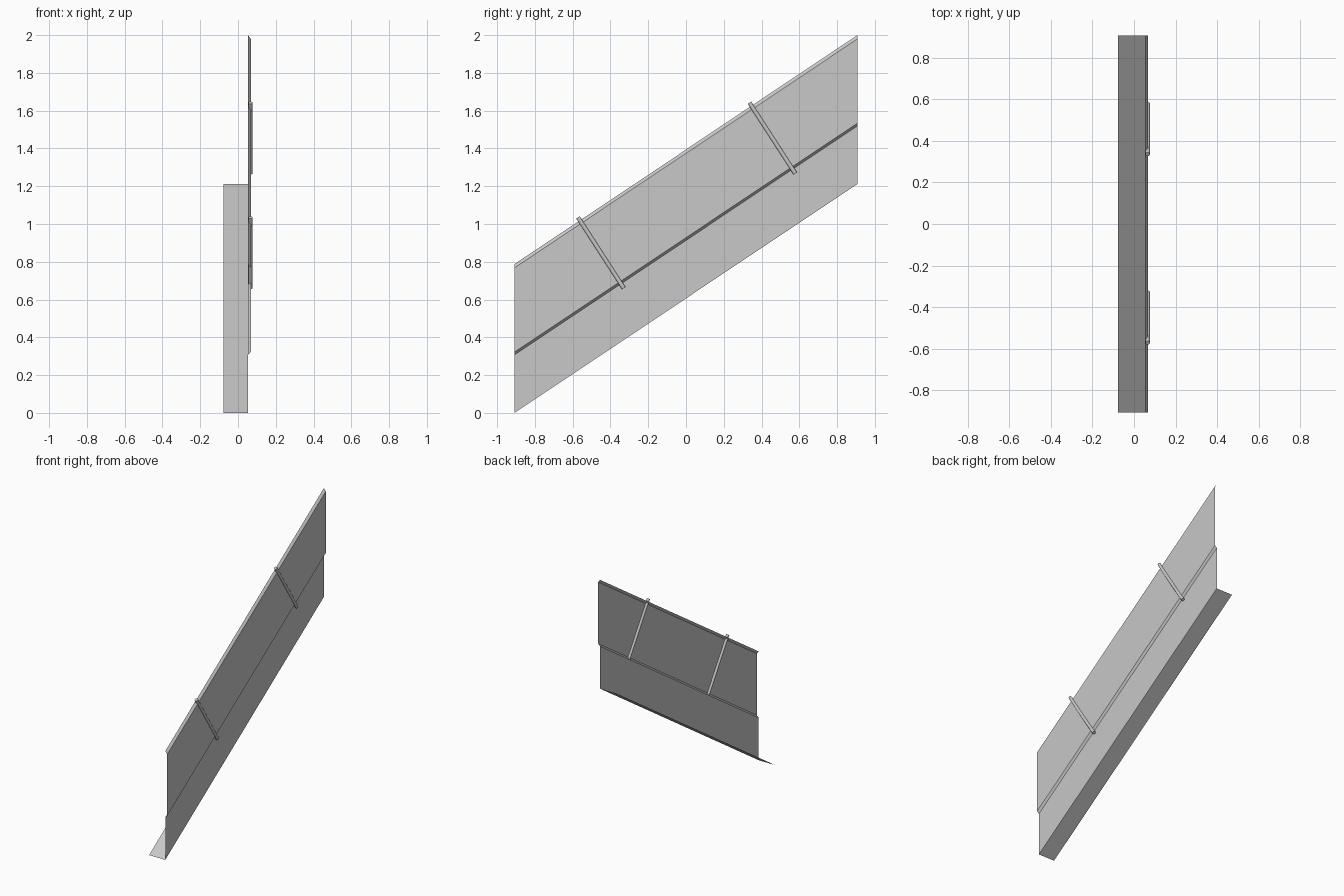
import bpy
import bmesh
from mathutils import Vector

cube = bpy.data.objects.get("Cube")
if cube:
    bpy.data.objects.remove(cube, do_unlink=True)

HALF_RUN = 0.908   # half length along y
RISE = 1.212       # climb from the front end to the back end

grey = bpy.data.materials.new("plain_grey")
grey.use_nodes = True
grey.diffuse_color = (0.58, 0.58, 0.58, 1)
grey.node_tree.nodes["Principled BSDF"].inputs["Base Color"].default_value = (0.58, 0.58, 0.58, 1)


def finish(bm, name):
    mesh = bpy.data.meshes.new(name)
    bm.to_mesh(mesh)
    bm.free()
    mesh.materials.append(grey)
    obj = bpy.data.objects.new(name, mesh)
    bpy.context.collection.objects.link(obj)
    return obj


def sloped_sheet(name, profile):
    """Sweep an open (x, z) profile up the slope as a thin folded sheet."""
    bm = bmesh.new()
    low = [bm.verts.new((x, -HALF_RUN, z)) for x, z in profile]
    high = [bm.verts.new((x, HALF_RUN, z + RISE)) for x, z in profile]
    for i in range(len(profile) - 1):
        bm.faces.new((low[i], high[i], high[i + 1], low[i + 1]))
    bmesh.ops.recalc_face_normals(bm, faces=bm.faces)
    # the shelf looks up and the panel looks outward to +x
    bm.normal_update()
    if max(bm.faces, key=lambda f: f.calc_area()).normal.x < 0:
        bmesh.ops.reverse_faces(bm, faces=bm.faces)
    return finish(bm, name)


def rod(name, top, bottom, radius):
    """Round bar between two points."""
    top, bottom = Vector(top), Vector(bottom)
    axis = top - bottom
    bm = bmesh.new()
    bmesh.ops.create_cone(bm, cap_ends=True, segments=16, radius1=radius,
                          radius2=radius, depth=axis.length)
    obj = finish(bm, name)
    obj.rotation_mode = 'QUATERNION'
    obj.rotation_quaternion = axis.to_track_quat('Z', 'Y')
    obj.location = (top + bottom) / 2
    bpy.ops.object.select_all(action='DESELECT')
    obj.select_set(True)
    bpy.context.view_layer.objects.active = obj
    bpy.ops.object.shade_smooth_by_angle()
    return obj


# Folded sheet: bottom shelf, lower wall, raised upper panel, lip at the top
sloped_sheet("folded_panel", [(-0.077, 0), (0.053, 0), (0.053, 0.307),
                              (0.068, 0.322), (0.068, 0.768), (0.053, 0.788)])

# Two rods set across the raised panel, square to the slope
for name, y, z in (("front_rod", -0.451, 0.848), ("back_rod", 0.457, 1.455)):
    rod(name, (0.066, y - 0.121, z + 0.187), (0.066, y + 0.121, z - 0.187), 0.011)
